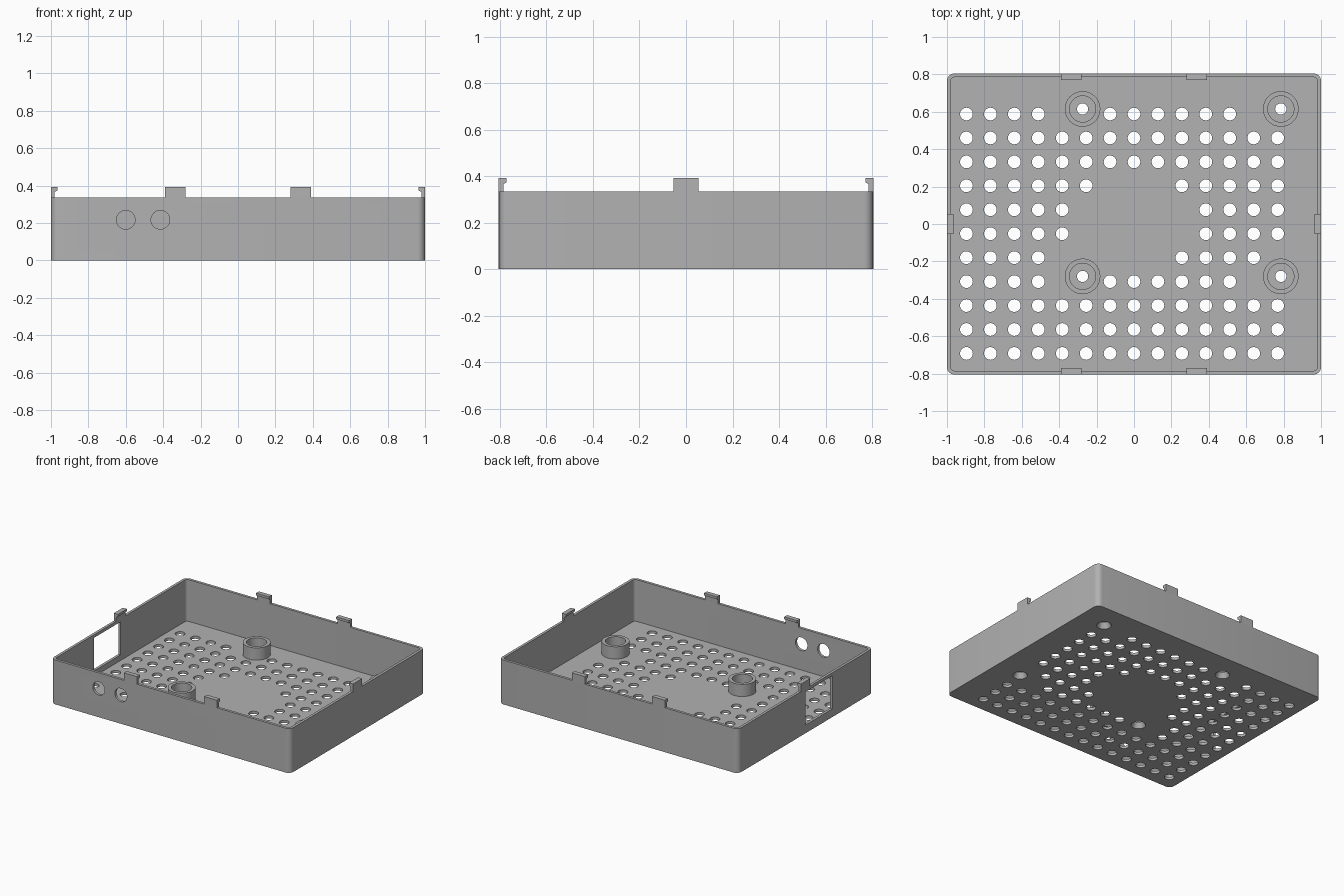
import bpy, bmesh, math
from mathutils import Matrix, Vector

if "Cube" in bpy.data.objects:
    bpy.data.objects.remove(bpy.data.objects["Cube"])

grey = bpy.data.materials.new("grey plastic")
grey.diffuse_color = (0.445, 0.445, 0.445, 1)
grey.use_nodes = True
grey.node_tree.nodes["Principled BSDF"].inputs["Base Color"].default_value = grey.diffuse_color

HX, HY, HZ = 1.0, 0.805, 0.335   # half width, half depth, wall height
WALL, FLOOR, CORNER = 0.02, 0.02, 0.04


def finish(name, bm):
    bmesh.ops.recalc_face_normals(bm, faces=bm.faces)
    mesh = bpy.data.meshes.new(name)
    bm.to_mesh(mesh)
    bm.free()
    mesh.materials.append(grey)
    ob = bpy.data.objects.new(name, mesh)
    bpy.context.collection.objects.link(ob)
    return ob


def extrude_up(bm, outline, z0, z1):
    face = bm.faces.new([bm.verts.new((x, y, z0)) for x, y in outline])
    out = bmesh.ops.extrude_face_region(bm, geom=[face])
    bmesh.ops.translate(bm, vec=(0, 0, z1 - z0),
                        verts=[g for g in out["geom"] if isinstance(g, bmesh.types.BMVert)])


def rounded_rect(hx, hy, r, n=6):
    pts = []
    for k, (sx, sy) in enumerate([(1, 1), (-1, 1), (-1, -1), (1, -1)]):
        for i in range(n + 1):
            a = math.pi / 2 * (k + i / n)
            pts.append((sx * (hx - r) + r * math.cos(a), sy * (hy - r) + r * math.sin(a)))
    return pts


def add_cone(bm, x, y, z0, z1, r0, r1, seg=32, turn=Matrix()):
    bmesh.ops.create_cone(bm, cap_ends=True, segments=seg, radius1=r0, radius2=r1, depth=z1 - z0,
                          matrix=Matrix.Translation((x, y, (z0 + z1) / 2)) @ turn)


def add_box(bm, lo, hi):
    lo, hi = Vector(lo), Vector(hi)
    bmesh.ops.create_cube(bm, size=1, matrix=Matrix.Translation((lo + hi) / 2)
                          @ Matrix.Diagonal((*(hi - lo), 1)))


def boolean(target, bm, operation):
    tool = finish("cutter", bm)
    tool.hide_render = True
    mod = target.modifiers.new("bool", "BOOLEAN")
    mod.operation, mod.solver, mod.object = operation, "EXACT", tool
    bpy.context.view_layer.objects.active = target
    bpy.ops.object.modifier_apply(modifier=mod.name)
    bpy.data.objects.remove(tool)


# open tray with rounded corners
bm = bmesh.new()
extrude_up(bm, rounded_rect(HX, HY, CORNER), 0, HZ)
tray = finish("tray", bm)
bm = bmesh.new()
extrude_up(bm, rounded_rect(HX - WALL, HY - WALL, CORNER - WALL), FLOOR, HZ + 0.1)
boolean(tray, bm, "DIFFERENCE")

# four standoff posts joined to the floor
posts = [(x, y) for x in (-0.275, 0.785) for y in (-0.28, 0.615)]
bm = bmesh.new()
for x, y in posts:
    add_cone(bm, x, y, 0.01, 0.112, 0.095, 0.095, 48)
boolean(tray, bm, "UNION")

# wide bores from above
bm = bmesh.new()
for x, y in posts:
    add_cone(bm, x, y, 0.04, 0.2, 0.07, 0.07, 48)
boolean(tray, bm, "DIFFERENCE")

# countersunk screw holes, floor vents, side window and round front ports
rows = ["####  ######  ", "##############", "##############", "######   #####",
        "#####     ####", "#####     ####", "####     #### ", "####  ######  ",
        "##############", "##############", "##############"]
bm = bmesh.new()
for x, y in posts:
    add_cone(bm, x, y, -0.01, 0.05, 0.055, 0.025)
for j, row in enumerate(rows):
    for i, mark in enumerate(row):
        if mark == "#":
            add_cone(bm, 0.128 * (i - 7), 0.588 - 0.128 * j, -0.05, 0.05, 0.034, 0.034, 24)
add_box(bm, (-HX - 0.1, -0.32, 0.062), (-HX + 0.1, 0.0, 0.312))
for x in (-0.6, -0.415):
    bmesh.ops.create_cone(bm, cap_ends=True, segments=32, radius1=0.05, radius2=0.05, depth=0.2,
                          matrix=Matrix.Translation((x, -HY, 0.217))
                          @ Matrix.Rotation(math.pi / 2, 4, "X"))
boolean(tray, bm, "DIFFERENCE")

tray.select_set(True)
bpy.context.view_layer.objects.active = tray
bpy.ops.object.shade_smooth_by_angle(angle=math.radians(30))

# snap clips: thin leg with an inward hook, on every rim
clips = [(0, -HY, c, 0) for c in (-0.335, 0.335)]
for n, (angle, reach, along) in enumerate([(0, HY, -0.335), (0, HY, 0.335), (180, HY, -0.335),
                                           (180, HY, 0.335), (90, HX, 0), (270, HX, 0)]):
    bm = bmesh.new()
    profile = [(0, HZ), (0, 0.392), (0.034, 0.392), (0.034, 0.374), (WALL, 0.366), (WALL, HZ)]
    face = bm.faces.new([bm.verts.new((along - 0.054, d - reach, z)) for d, z in profile])
    out = bmesh.ops.extrude_face_region(bm, geom=[face])
    bmesh.ops.translate(bm, vec=(0.108, 0, 0),
                        verts=[g for g in out["geom"] if isinstance(g, bmesh.types.BMVert)])
    bmesh.ops.rotate(bm, verts=bm.verts, matrix=Matrix.Rotation(math.radians(angle), 3, "Z"))
    finish("snap_clip_%d" % (n + 1), bm)
